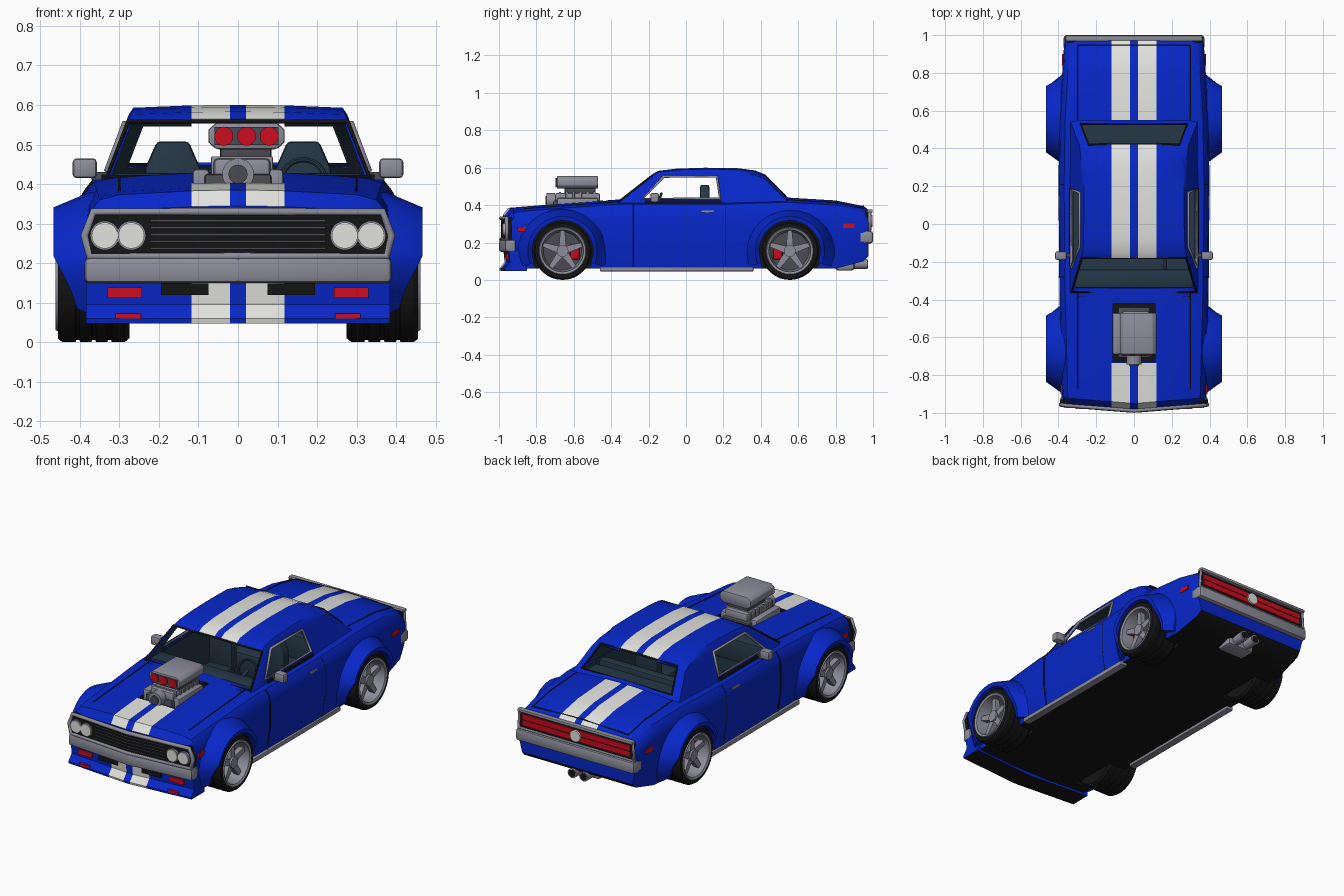
import bpy, bmesh
from math import cos, sin, pi, radians
from mathutils import Vector

if "Cube" in bpy.data.objects:
    bpy.data.objects.remove(bpy.data.objects["Cube"])
bpy.ops.object.select_all(action='DESELECT')


def material(name, *rgb):
    m = bpy.data.materials.new(name)
    m.use_nodes = True
    m.diffuse_color = (*rgb, 1)
    m.node_tree.nodes["Principled BSDF"].inputs["Base Color"].default_value = (*rgb, 1)
    return m


BLUE = material("blue_paint", .002, .02, .58)
WHITE = material("white_stripe", .76, .76, .73)
METAL = material("grey_metal", .27, .27, .33)
DARK = material("dark_grey", .07, .07, .085)
BLACK = material("black", .007, .007, .007)
RED = material("red", .6, .004, .013)
TEAL = material("dark_teal_trim", .018, .038, .06)
SIDES = ((1, "left"), (-1, "right"))


# ---- helpers ----
def smooth(ob):
    bpy.context.view_layer.objects.active = ob
    ob.select_set(True)
    bpy.ops.object.shade_smooth_by_angle(angle=radians(32))
    ob.select_set(False)


def finish(name, bm, mats):
    me = bpy.data.meshes.new(name)
    bm.to_mesh(me)
    bm.free()
    for m in mats:
        me.materials.append(m)
    ob = bpy.data.objects.new(name, me)
    bpy.context.collection.objects.link(ob)
    smooth(ob)
    return ob


def loft_mesh(rings, cyclic=True, caps=(0, -1)):
    bm = bmesh.new()
    rows = [[bm.verts.new(p) for p in r] for r in rings]
    n = len(rows[0])
    for a, b in zip(rows, rows[1:]):
        for i in range(n if cyclic else n - 1):
            j = (i + 1) % n
            bm.faces.new((a[i], a[j], b[j], b[i]))
    for end in caps:
        bm.faces.new(rows[end])
    bmesh.ops.recalc_face_normals(bm, faces=bm.faces)
    return bm


def loft(name, rings, mats, rule=None, caps=(0, -1), bevel=0):
    bm = loft_mesh(rings, caps=caps)
    if bevel:
        bmesh.ops.bevel(bm, geom=bm.edges[:], offset=bevel, segments=2, profile=.5, affect='EDGES')
    if rule:
        for f in bm.faces:
            f.material_index = rule(f.calc_center_median(), f.normal)
    return finish(name, bm, mats)


def slab(name, pts, axis, lo, hi, mat, bevel=0):
    place = {'x': lambda a, b, d: (d, a, b), 'y': lambda a, b, d: (a, d, b), 'z': lambda a, b, d: (a, b, d)}[axis]
    return loft(name, [[place(a, b, d) for a, b in pts] for d in (lo, hi)], [mat], bevel=bevel)


def box(name, x, y, z, mat, bevel=0):
    return slab(name, [(x[0], z[0]), (x[1], z[0]), (x[1], z[1]), (x[0], z[1])], 'y', *y, mat, bevel)


def disc(name, a, b, r, axis, lo, hi, mat, n=24):
    return slab(name, [(a + r * cos(2 * pi * i / n), b + r * sin(2 * pi * i / n)) for i in range(n)],
                axis, lo, hi, mat)


def path(name, pts, r, mat, closed=False):
    cu = bpy.data.curves.new(name, 'CURVE')
    cu.dimensions, cu.bevel_depth, cu.bevel_resolution = '3D', r, 1
    sp = cu.splines.new('POLY')
    sp.points.add(len(pts) - 1)
    for q, p in zip(sp.points, pts):
        q.co = (*p, 1)
    sp.use_cyclic_u = closed
    cu.materials.append(mat)
    bpy.context.collection.objects.link(bpy.data.objects.new(name, cu))


def cut(ob, cutter):
    m = ob.modifiers.new("cut", 'BOOLEAN')
    m.operation, m.object, m.solver, m.material_mode = 'DIFFERENCE', cutter, 'EXACT', 'TRANSFER'
    bpy.context.view_layer.objects.active = ob
    bpy.ops.object.modifier_apply(modifier=m.name)
    bpy.data.objects.remove(cutter)


def mirrored(half):
    return half + [(-x, y, z) for x, y, z in reversed(half) if x > 0]


def bow(x):  # the nose is a shallow V in plan
    return .08 * abs(x)


# ---- lower body: sections along the length (y, half width, top, bottom) ----
STATIONS = [(-.98, .375, .345, .16), (-.95, .38, .385, .15), (-.87, .382, .392, .06), (-.735, .385, .403, .06),
            (-.36, .395, .43, .06), (.2, .4, .43, .06), (.55, .395, .44, .06),
            (.8, .38, .425, .06), (.95, .37, .395, .1), (.975, .365, .375, .125)]


def body_ring(y, w, zt, zb):
    half = [(0, zt), (.02, zt), (.118, zt - .002), (.3, zt - .012), (w - .03, zt - .025),
            (w - .006, zt - .055), (w, zt - .095), (w, .2), (w - .02, zb), (0, zb)]
    return mirrored([(x, y + bow(x) * (y < -.9), z) for x, z in half])


def striped(c):
    return .02 < abs(c.x) < .118


def body_rule(c, n):
    if n.z < -.5:
        return 2
    return int(striped(c) and n.z > .3 and (c.y < -.73 or c.y > .5))


WHEELS = (("front", -.66, 1), ("rear", .555, -1))
HUB = .155
body = loft("body", [body_ring(*s) for s in STATIONS], [BLUE, WHITE, BLACK, TEAL], body_rule)
for s, side in SIDES:
    for end, y, _ in WHEELS:
        cut(body, disc("wheel_well_cutter", y, HUB, .17, 'x', s * .265, s * .6, BLACK, 32))
cut(body, box("cabin_cutter", (-.32, .32), (-.34, .36), (.17, .6), TEAL))
cut(body, box("parcel_shelf_cutter", (-.31, .31), (.35, .535), (.4, .6), TEAL))
cut(body, box("engine_bay_cutter", (-.112, .112), (-.73, -.42), (.36, .6), BLACK))
smooth(body)

# ---- roof and pillars: open shell, windows removed, then thickened ----
ROOF = [(-.36, .425), (-.18, .565), (-.15, .583), (-.05, .595), (.1, .6), (.28, .597),
        (.37, .585), (.42, .565), (.53, .455), (.56, .425)]


def roof_half(y, zt):
    e = .345 - (zt - .42) * .38
    post = .05 if y > .3 else .012
    return [(0, y, zt), (.02, y, zt), (.118, y, zt - .001), (e - post, y, zt - .007),
            (e, y, zt - .025), (.35, y, .38)]


def roof_strip(y, zt):
    ring = mirrored(roof_half(y, zt))
    return ring[5::-1] + ring[:5:-1]


WINDOW = [(-.23, .435), (-.118, .553), (.165, .553), (.182, .435)]
bm = loft_mesh([roof_strip(*s) for s in ROOF], cyclic=False, caps=())
planes = []
for (ya, za), (yb, zb) in zip(WINDOW, WINDOW[1:] + WINDOW[:1]):
    p, n = Vector((0, ya, za)), Vector((0, zb - za, ya - yb)).normalized()
    if (Vector((0, 0, .5)) - p).dot(n) > 0:
        n = -n
    planes.append((p, n))
    bmesh.ops.bisect_plane(bm, geom=bm.verts[:] + bm.edges[:] + bm.faces[:], plane_co=p, plane_no=n)
gone = []
for f in bm.faces:
    c, n = f.calc_center_median(), f.normal
    screen = abs(c.x) < .25 and (c.y < -.185 or .425 < c.y < .525)
    side_window = abs(n.x) > .5 and all((c - p).dot(d) < 0 for p, d in planes)
    if screen or side_window:
        gone.append(f)
    elif striped(c) and -.18 < c.y < .42:
        f.material_index = 2
bmesh.ops.delete(bm, geom=gone, context='FACES')
roof = finish("roof_and_pillars", bm, [BLUE, TEAL, WHITE, TEAL])
solid = roof.modifiers.new("thickness", 'SOLIDIFY')
solid.thickness, solid.offset, solid.material_offset = .01, -1, 1
bpy.context.view_layer.objects.active = roof
bpy.ops.object.modifier_apply(modifier=solid.name)
smooth(roof)

# ---- window trims and panel seams ----
for name, (lo, hi) in (("windscreen_trim", ROOF[:2]), ("rear_window_trim", ROOF[7:9])):
    a, b = roof_half(*lo)[3], roof_half(*hi)[3]
    path(name, [a, b, (-b[0], b[1], b[2]), (-a[0], a[1], a[2])], .006, BLACK, True)
for s, side in SIDES:
    path(side + "_window_frame", [(s * (.352 - .376 * (z - .38)), y, z) for y, z in WINDOW], .008, METAL, True)
    for name, keep in (("hood", lambda y: -.9 < y < -.35), ("trunk", lambda y: .54 < y < .96)):
        path(f"{side}_{name}_seam", [(s * .3, y, zt - .012) for y, w, zt, zb in STATIONS if keep(y)], .003, BLACK)
    for name, y in (("front", -.28), ("rear", .21)):
        path(f"{side}_door_{name}_seam", [(s * .369, y, .405), (s * .392, y, .375), (s * .398, y, .335),
                                          (s * .398, y, .2), (s * .379, y, .065)], .003, BLACK)
    # side fittings
    box(side + "_belt_strip", (s * .325, s * .345), (-.22, .19), (.41, .424), BLACK)
    box(side + "_door_handle", (s * .375, s * .4), (.08, .15), (.36, .372), METAL, .004)
    box(side + "_sill", (s * .35, s * .392), (-.46, .36), (.045, .07), METAL, .005)
    box(side + "_mirror", (s * .357, s * .418), (-.19, -.145), (.415, .465), METAL, .01)
    box(side + "_mirror_stem", (s * .33, s * .37), (-.175, -.155), (.41, .43), DARK)
    box(side + "_front_marker", (s * .37, s * .39), (-.9, -.85), (.26, .283), RED)
    box(side + "_rear_marker", (s * .36, s * .38), (.84, .9), (.277, .302), RED)
path("cowl_seam", [(-.3, -.385, .416), (.3, -.385, .416)], .003, BLACK)
path("trunk_edge_seam", [(-.3, .947, .386), (0, .947, .397), (.3, .947, .386)], .003, BLACK)

# ---- wheels and flared arches ----
for s, side in SIDES:
    for end, y, inward in WHEELS:
        tag = f"{end}_{side}_"

        def ring(r, x, n=36):
            return [(s * x, y + r * cos(2 * pi * i / n), HUB + r * sin(2 * pi * i / n)) for i in range(n)]
        tread = [(.115, .28), (.145, .275), (.155, .287)]
        for g in (.325, .365, .405):
            tread += [(.155, g - .006), (.149, g - .004), (.149, g + .004), (.155, g + .006)]
        tread += [(.155, .443), (.147, .455), (.122, .456)]
        loft(tag + "tyre", [ring(*p) for p in tread], [BLACK], caps=(0,))
        rim = [(.102, .37), (.106, .41), (.112, .456), (.124, .462), (.129, .452)]
        loft(tag + "rim", [ring(*p) for p in rim], [METAL, DARK],
             lambda c, n: int(abs(c.x) < .372), caps=(0,))
        for k in range(5):
            t = pi / 2 + k * 2 * pi / 5
            pts = [(.015, -.02), (.11, -.012), (.11, .012), (.015, .02)]
            slab(f"{tag}spoke_{k + 1}", [(y + r * cos(t) - w * sin(t), HUB + r * sin(t) + w * cos(t))
                                         for r, w in pts], 'x', s * .4, s * .43, METAL)
        disc(tag + "hub", y, HUB, .032, 'x', s * .39, s * .44, METAL, 12)
        cy = y + inward * .065
        box(tag + "caliper", (s * .36, s * .397), (cy - .025, cy + .025), (.11, .19), RED, .006)

        def flare(t):
            # the lip narrows towards the lower ends of the arch
            edge = .408 + .059 * min(1, max(0, 1.6 * sin(t) + .45))
            lip = [(.163, .36), (.163, edge - .004), (.186, edge), (.24, .378), (.24, .35)]
            return [(s * x, y + r * cos(t), HUB + r * (.93 if r > .2 else 1) * sin(t)) for r, x in lip]
        loft(tag + "arch_flare", [flare(radians(-22 + 224 * i / 16)) for i in range(17)], [BLUE])

# ---- nose: grille, lamps, bumper, valance ----
NOSE = -.988
half = [(.392, .268, .272), (.38, .215, .3), (.365, .215, .335), (0, .215, .335)]
loft("grille", [[(x, NOSE + bow(x), lo), (x, NOSE + bow(x), hi), (x, -.93, hi), (x, -.93, lo)]
                for x, lo, hi in half + [(-x, lo, hi) for x, lo, hi in half[2::-1]]], [BLACK])
rim = [(0, .33), (.365, .33), (.388, .27), (.376, .217), (0, .217)]
path("grille_trim", [(x, NOSE + bow(x), z) for x, z in rim + [(-x, z) for x, z in rim[3:0:-1]]],
     .011, METAL, True)
for i in range(5):
    z = .237 + i * .0175
    path(f"grille_bar_{i + 1}", [(x, NOSE + bow(x), z) for x in (-.22, 0, .22)], .003, DARK)
slab("front_bumper", [(-.388, -.91), (.388, -.91), (.388, -.967), (0, -1), (-.388, -.967)], 'z',
     .15, .215, METAL, .012)


def valance_rule(c, n):
    if n.z < -.7:
        return 2
    return int(striped(c) and n.y < -.3)


lip = [(-.88, .16), (-.978, .16), (-.972, .095), (-1, .06), (-.997, .048), (-.88, .048)]
loft("front_valance", [[(x, y + bow(x), z) for y, z in lip]
                       for x in (-.385, -.118, -.02, .02, .118, .385)],
     [BLUE, WHITE, BLACK], valance_rule)
for s, side in SIDES:
    for name, x in (("inner", .27), ("outer", .337)):
        y = NOSE + bow(x)
        disc(f"{side}_{name}_lamp_ring", s * x, .27, .037, 'y', y - .008, -.94, METAL)
        disc(f"{side}_{name}_headlamp", s * x, .27, .033, 'y', y - .014, -.94, WHITE)
    for name, (a, b), z, y, mat in (("air_slot", (.075, .195), (.12, .148), -.984, BLACK),
                                    ("turn_lamp", (.243, .33), (.112, .139), -.984, RED),
                                    ("lip_lamp", (.245, .31), (.06, .073), -1.002, RED)):
        box(f"{side}_{name}", (s * a, s * b), (y + bow((a + b) / 2), -.93), z, mat)

# ---- tail ----
box("tail_panel", (-.355, .355), (.96, .979), (.262, .366), BLACK)
box("tail_lamp_band", (-.338, .338), (.97, .986), (.283, .347), RED)
box("tail_top_trim", (-.362, .362), (.968, .998), (.36, .377), METAL, .005)
path("tail_trim", [(x, .982, z) for x, z in ((-.355, .368), (.355, .368), (.362, .265), (-.362, .265))],
     .009, METAL, True)
box("tail_lamp_bar", (-.338, .338), (.98, .988), (.314, .317), BLACK)
disc("fuel_cap", 0, .315, .032, 'y', .97, .996, WHITE)
box("rear_bumper", (-.372, .372), (.92, 1), (.195, .262), METAL, .014)
for s, side in SIDES:
    disc(side + "_tailpipe", s * .036, .085, .027, 'y', .8, .97, METAL, 16)
    disc(side + "_tailpipe_bore", s * .036, .085, .02, 'y', .965, .972, BLACK, 16)
box("silencer", (-.085, .085), (.8, .9), (.05, .11), METAL, .015)

# ---- engine through the hood ----
box("engine_block", (-.085, .085), (-.71, -.44), (.35, .425), DARK, .008)
box("blower", (-.062, .082), (-.7, -.46), (.41, .465), METAL, .012)
for i in range(6):
    y = -.68 + i * .037
    box(f"blower_rib_{i + 1}", (-.068, .088), (y, y + .012), (.42, .47), METAL, .003)
for s, side in SIDES:
    box(side + "_valve_cover", (s * .072, s * .115), (-.69, -.47), (.37, .438), METAL, .01)
disc("blower_pulley", 0, .425, .04, 'y', -.745, -.7, METAL)
disc("pulley_centre", 0, .425, .024, 'y', -.752, -.74, DARK)
box("scoop_neck", (-.045, .085), (-.65, -.485), (.46, .5), DARK, .008)
scoop = [(-.075, .505), (-.055, .488), (.098, .488), (.118, .505), (.118, .538), (.098, .555),
         (-.055, .555), (-.075, .538)]
slab("scoop", scoop, 'y', -.69, -.47, METAL, .006)
box("scoop_mouth", (-.06, .103), (-.694, -.68), (.499, .544), DARK)
for i in range(3):
    disc(f"scoop_flap_{i + 1}", -.036 + i * .0575, .521, .024, 'y', -.699, -.685, RED, 16)

# ---- cabin ----
box("dashboard", (-.315, .315), (-.338, -.24), (.3, .428), TEAL, .01)
box("rear_bench", (-.3, .3), (.2, .358), (.17, .3), TEAL, .02)
box("rear_bench_back", (-.3, .3), (.3, .358), (.28, .43), TEAL, .015)
for s, side in SIDES:
    box(side + "_seat_cushion", (s * .09, s * .24), (-.08, .11), (.17, .27), TEAL, .02)
    back = [(.09, .25), (.24, .25), (.235, .44), (.205, .508), (.125, .508), (.095, .44)]
    slab(side + "_seat_back", [(s * x, z) for x, z in back], 'y', .075, .125, TEAL, .01)
bpy.ops.mesh.primitive_torus_add(location=(.165, -.15, .41), rotation=(radians(70), 0, 0),
                                 major_radius=.055, minor_radius=.007, major_segments=24, minor_segments=8)
wheel = bpy.context.object
wheel.name = "steering_wheel"
wheel.data.materials.append(TEAL)
smooth(wheel)
path("steering_column", [(.165, -.15, .41), (.165, -.26, .37)], .01, TEAL)
